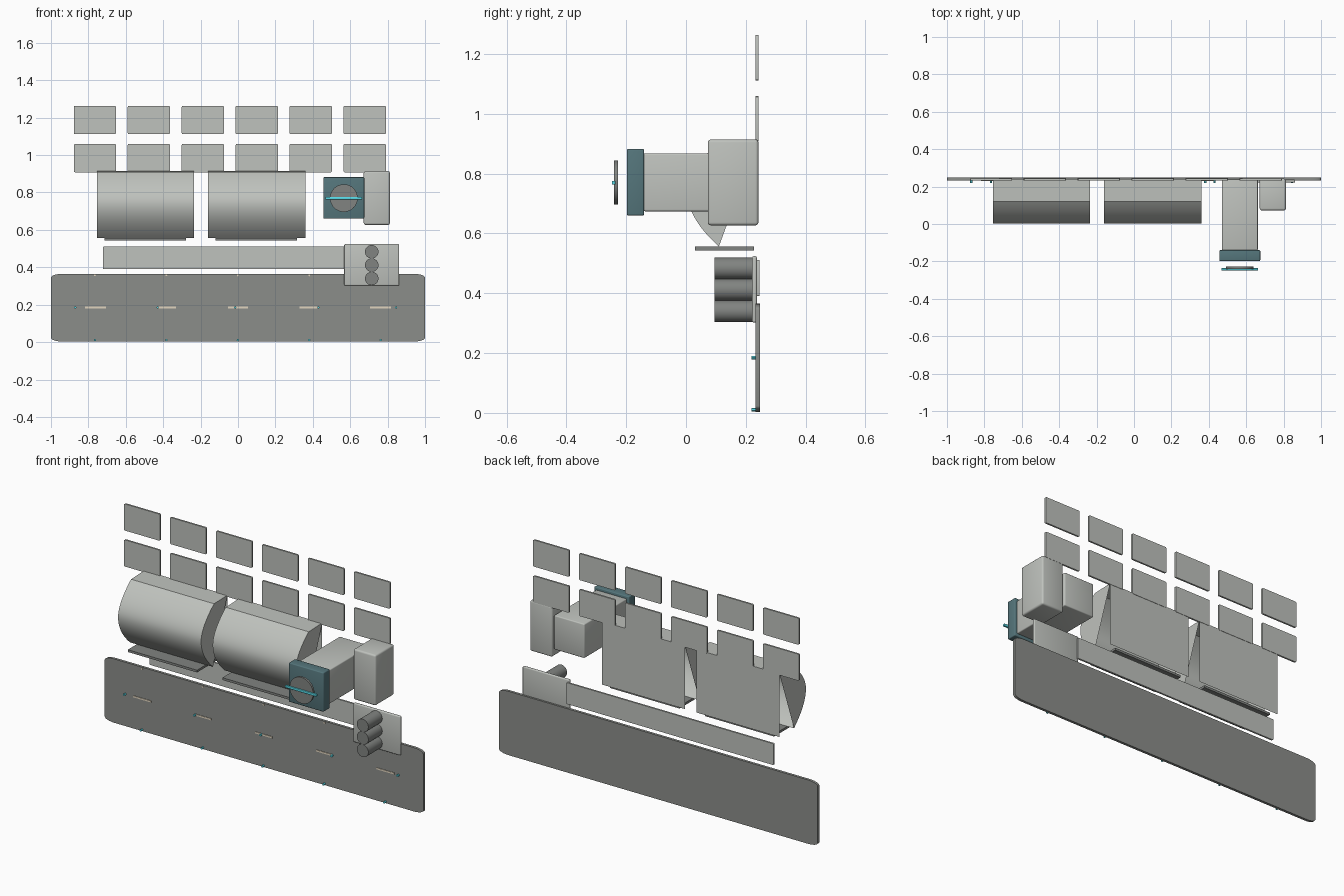
import bpy, bmesh, math
from mathutils import Vector
from mathutils.geometry import interpolate_bezier

if "Cube" in bpy.data.objects:
    bpy.data.objects.remove(bpy.data.objects["Cube"])


def material(name, rgb):
    m = bpy.data.materials.new(name)
    m.diffuse_color = (*rgb, 1)
    m.use_nodes = True
    m.node_tree.nodes["Principled BSDF"].inputs["Base Color"].default_value = m.diffuse_color
    return m


LIGHT = material("light_grey", (0.52, 0.54, 0.51))
DARK = material("dark_grey", (0.26, 0.27, 0.255))
DARKER = material("deep_grey", (0.22, 0.23, 0.22))
TEAL = material("teal_paint", (0.09, 0.18, 0.2))
CYAN = material("cyan_trim", (0.1, 0.72, 0.82))
TAN = material("tan_trim", (0.75, 0.66, 0.52))


def finish(name, bm, mat):
    bmesh.ops.recalc_face_normals(bm, faces=bm.faces)
    me = bpy.data.meshes.new(name)
    bm.to_mesh(me)
    bm.free()
    ob = bpy.data.objects.new(name, me)
    bpy.context.collection.objects.link(ob)
    me.materials.append(mat)
    bpy.context.view_layer.objects.active = ob
    bpy.ops.object.select_all(action='DESELECT')
    ob.select_set(True)
    bpy.ops.object.shade_smooth_by_angle(angle=math.radians(30))
    return ob


def box(name, x, y, z, mat, bevel=0, only_y=False):
    """Box from (min, max) ranges; only_y rounds just the edges running along y."""
    bm = bmesh.new()
    bmesh.ops.create_cube(bm, size=1)
    for v in bm.verts:
        v.co = [(r[0] + r[1]) / 2 + c * (r[1] - r[0]) for r, c in zip((x, y, z), v.co)]
    if bevel:
        edges = [e for e in bm.edges
                 if not only_y or abs(e.verts[0].co.y - e.verts[1].co.y) > 1e-4]
        bmesh.ops.bevel(bm, geom=edges, offset=bevel, segments=3, profile=0.5, affect='EDGES')
    return finish(name, bm, mat)


def slab(name, pts, y0, y1, mat):
    """Outline in x/z pushed along y."""
    bm = bmesh.new()
    face = bm.faces.new([bm.verts.new((x, y0, z)) for x, z in pts])
    ext = bmesh.ops.extrude_face_region(bm, geom=[face])
    for g in ext["geom"]:
        if isinstance(g, bmesh.types.BMVert):
            g.co.y = y1
    # the extrusion drops the first face, so close the front again
    bm.verts.ensure_lookup_table()
    front = [v for v in bm.verts if abs(v.co.y - y0) < 1e-6]
    if not any(all(v in front for v in f.verts) for f in bm.faces):
        bm.faces.new(front)
    return finish(name, bm, mat)


def disc(name, x, z, r, y0, y1, mat, n=40):
    ring = [(x + r * math.cos(2 * math.pi * i / n), z + r * math.sin(2 * math.pi * i / n))
            for i in range(n)]
    return slab(name, ring, y0, y1, mat)


# Long lower panel with flattened round corners
outline = []
for sx, sz, start in ((1, 1, 0), (-1, 1, 90), (-1, -1, 180), (1, -1, 270)):
    for k in range(7):
        a = math.radians(start + 15 * k)
        outline.append((sx * 0.94 + 0.06 * math.cos(a),
                        0.184 + sz * 0.161 + 0.02 * math.sin(a)))
slab("lower_panel", outline, 0.233, 0.248, DARK)

# Slots, studs and edge pins on the lower panel
for i, (cx, half, stud) in enumerate(((-0.763, 0.056, -0.87), (-0.378, 0.047, -0.43),
                                      (0, 0.053, -0.015), (0.38, 0.05, 0.43),
                                      (0.762, 0.056, 0.845))):
    box(f"slot_{i}", (cx - half, cx + half), (0.23, 0.235), (0.181, 0.19), TAN)
    disc(f"stud_{i}", stud, 0.185, 0.006, 0.219, 0.234, CYAN, 12)
    disc(f"lower_pin_{i}", -0.765 + 0.382 * i, 0.011, 0.006, 0.219, 0.234, CYAN, 12)
    disc(f"upper_pin_{i}", -0.765 + 0.382 * i, 0.357, 0.005, 0.229, 0.234, TAN, 12)

# Rail, mounting plate and three stacked cylinders
box("rail", (-0.722, 0.58), (0.236, 0.246), (0.39, 0.511), LIGHT, 0.005, only_y=True)
box("mounting_plate", (0.568, 0.862), (0.221, 0.237), (0.302, 0.524), LIGHT, 0.006)
for i in range(3):
    disc(f"cylinder_{i}", 0.715, 0.34 + 0.0715 * i, 0.036, 0.096, 0.222, DARKER)

# Curved hoods: flat top strip, bowed front, crescent cheeks, thin back, open underneath
top, belly, toe = Vector((0.12, 0.91)), Vector((0.003, 0.74)), Vector((0.11, 0.556))
upper = interpolate_bezier(top, Vector((0.07, 0.872)), Vector((0.003, 0.805)), belly, 15)
lower = interpolate_bezier(belly, Vector((0.003, 0.675)), Vector((0.05, 0.61)), toe, 15)
profile = [(0.24, 0.914)] + [(p[0], p[1]) for p in upper + lower[1:]]


def hood(name, x0, x1):
    bm = bmesh.new()
    left, right = [[bm.verts.new((x, y, z)) for y, z in profile] for x in (x0, x1)]
    for k in range(len(profile) - 1):
        bm.faces.new((left[k], left[k + 1], right[k + 1], right[k]))
    bm.faces.new(left)
    bm.faces.new(right[::-1])
    low = [bm.verts.new((x, 0.24, 0.556)) for x in (x1, x0)]
    bm.faces.new((left[0], right[0], *low))
    finish(name, bm, LIGHT)
    box(name + "_tray", (x0 + 0.042, x1 - 0.044), (0.03, 0.228), (0.543, 0.556), DARKER)


hood("left_hood", -0.755, -0.234)
hood("right_hood", -0.161, 0.36)

# Two rows of tiles
for row, z in enumerate((0.908, 1.112)):
    for col in range(6):
        x = -0.878 + 0.2885 * col
        box(f"tile_{row}_{col}", (x, x + 0.226), (0.232, 0.242), (z, z + 0.151),
            LIGHT, 0.006, only_y=True)

# Housing and the duct beside it
box("housing", (0.672, 0.812), (0.073, 0.242), (0.627, 0.914), LIGHT, 0.01)
box("duct", (0.47, 0.662), (-0.142, 0.24), (0.674, 0.868), LIGHT, 0.006)

# Teal flange, front disc and crossbar
box("flange", (0.456, 0.675), (-0.198, -0.14), (0.66, 0.882), TEAL, 0.005)
disc("front_disc", 0.566, 0.77, 0.074, -0.24, -0.228, DARKER)
box("crossbar", (0.468, 0.664), (-0.248, -0.236), (0.763, 0.776), CYAN, 0.002)
